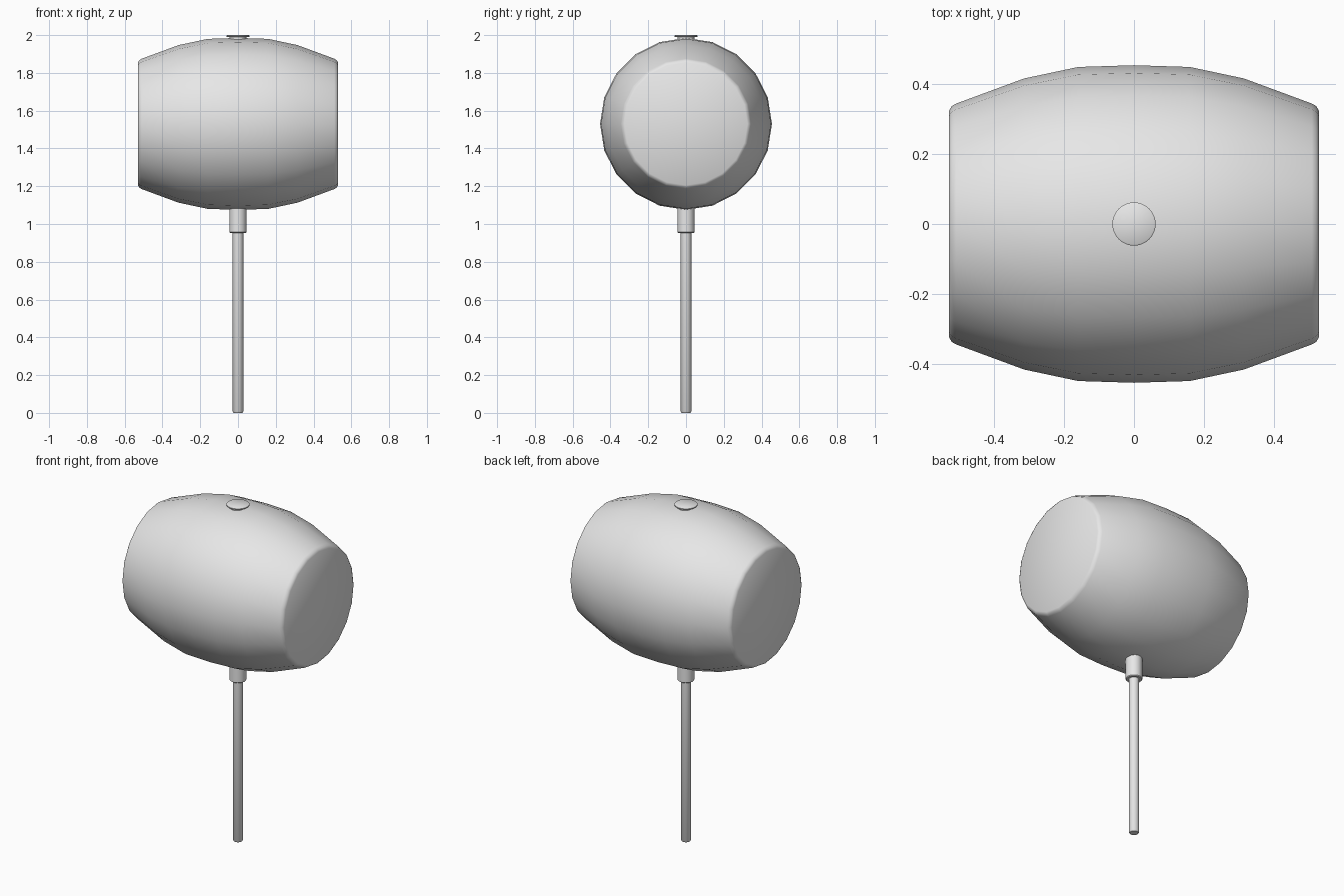
import bpy, bmesh, math
from mathutils import Matrix

if "Cube" in bpy.data.objects:
    bpy.data.objects.remove(bpy.data.objects["Cube"], do_unlink=True)

grey = bpy.data.materials.new("plain grey")
grey.use_nodes = True
colour = (0.8, 0.8, 0.8, 1)
grey.diffuse_color = colour
grey.node_tree.nodes["Principled BSDF"].inputs["Base Color"].default_value = colour


def turned(name, profile, sides, matrix=Matrix(), angle=40):
    """Closed solid of revolution about z from (radius, height) pairs."""
    bm = bmesh.new()
    rings = []
    for r, h in profile:
        rings.append([bm.verts.new((r * math.cos(math.tau * i / sides),
                                    r * math.sin(math.tau * i / sides), h))
                      for i in range(sides)])
    for low, high in zip(rings, rings[1:]):
        for i in range(sides):
            j = (i + 1) % sides
            bm.faces.new((low[i], low[j], high[j], high[i]))
    bm.faces.new(rings[0][::-1])
    bm.faces.new(rings[-1])
    bm.transform(matrix)
    bmesh.ops.recalc_face_normals(bm, faces=bm.faces)
    mesh = bpy.data.meshes.new(name)
    bm.to_mesh(mesh)
    bm.free()
    mesh.materials.append(grey)
    obj = bpy.data.objects.new(name, mesh)
    bpy.context.collection.objects.link(obj)
    bpy.ops.object.select_all(action='DESELECT')
    obj.select_set(True)
    bpy.context.view_layer.objects.active = obj
    bpy.ops.object.shade_smooth_by_angle(angle=math.radians(angle))
    return obj


# Barrel-shaped head lying along x, with softened rims
half = [(0.45, 0.16), (0.417, 0.315), (0.345, 0.51), (0.338, 0.522), (0.325, 0.53)]
barrel = [(r, -h) for r, h in reversed(half)] + [(0.455, 0)] + half
lay = Matrix.Translation((0, 0, 1.53)) @ Matrix.Rotation(math.pi / 2, 4, 'Y')
turned("mallet_head", barrel, 20, lay, 60)

# Handle with a small chamfer at its foot
turned("handle", [(0.023, 0), (0.028, 0.007), (0.028, 1.1)], 24)

# Collar where the handle enters the head
turned("collar", [(0.041, 0.953), (0.045, 0.957), (0.045, 1.12)], 24)

# Cap on top of the head
turned("cap_stem", [(0.045, 1.95), (0.045, 1.992)], 24)
turned("cap", [(0.058, 1.989), (0.062, 1.992), (0.062, 1.997), (0.058, 2.0)], 32)
